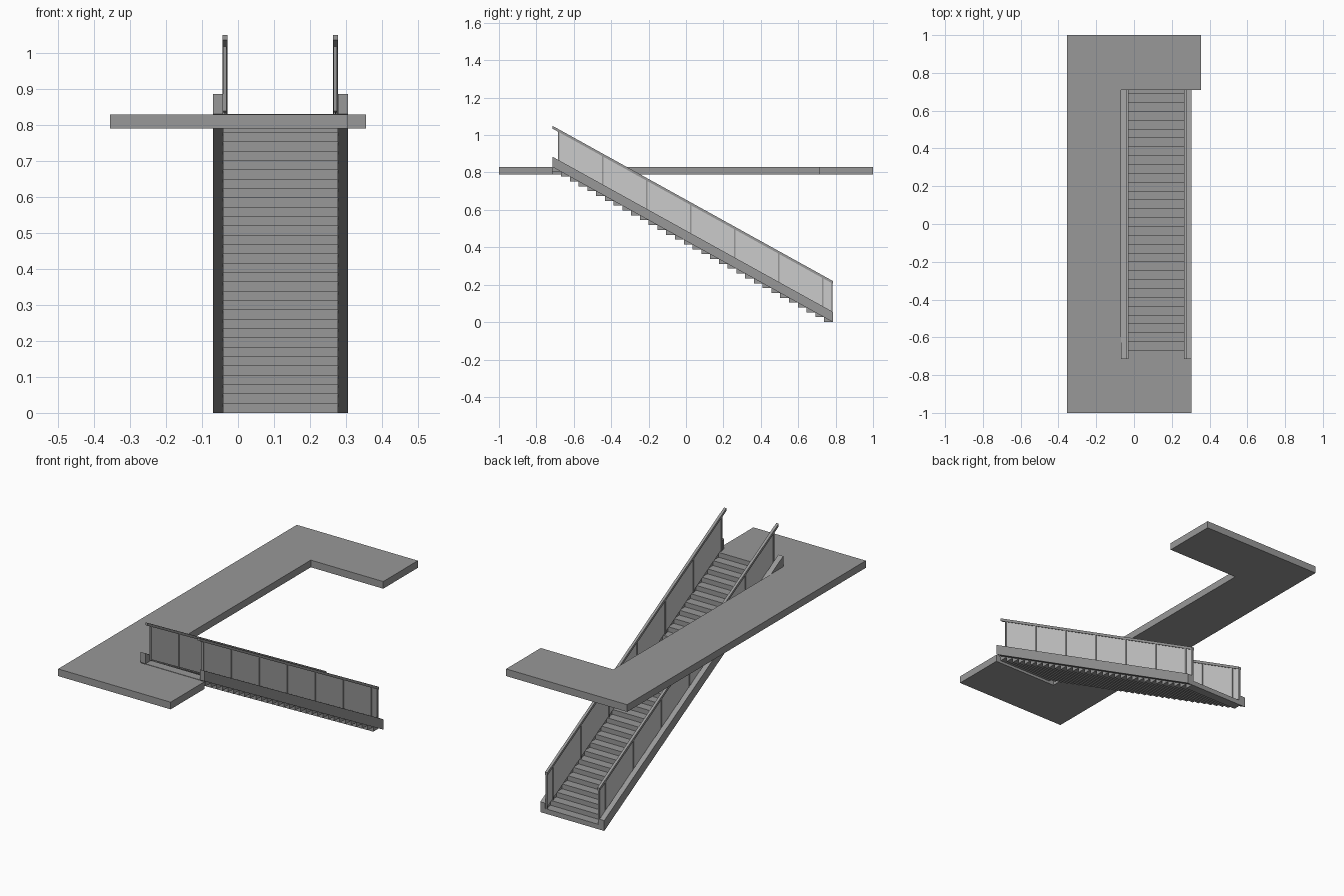
import bpy, bmesh

if "Cube" in bpy.data.objects:
    bpy.data.objects.remove(bpy.data.objects["Cube"])

Y0, Y1 = -0.715, 0.785          # upper and lower ends of the stair run
TOP = 0.83                      # floor level of the landing
N = 32                          # number of steps
GOING, RISE = (Y1 - Y0) / N, TOP / N
SLOPE = -TOP / (Y1 - Y0)

# Dark grey for everything except the paler glass
dark = bpy.data.materials.new("dark_grey")
dark.diffuse_color = (0.315, 0.315, 0.315, 1)
dark.use_nodes = True
dark.node_tree.nodes["Principled BSDF"].inputs["Base Color"].default_value = dark.diffuse_color
glass = bpy.data.materials.new("pale_glass")
glass.diffuse_color = (0.8, 0.8, 0.8, 1)
glass.use_nodes = True
glass.node_tree.nodes["Principled BSDF"].inputs["Base Color"].default_value = glass.diffuse_color


def line(y, offset=0.0):
    """Height of the stair pitch line at y, raised by offset."""
    return (y - Y1) * SLOPE + offset


def prism(name, points, axis, a, b, mat=dark):
    """Extrude a 2D outline from a to b along x (yz outline) or z (xy outline)."""
    def place(p, t):
        return (t, p[0], p[1]) if axis == 'x' else (p[0], p[1], t)
    bm = bmesh.new()
    low = [bm.verts.new(place(p, a)) for p in points]
    high = [bm.verts.new(place(p, b)) for p in points]
    bm.faces.new(low)
    bm.faces.new(high)
    n = len(points)
    for i in range(n):
        j = (i + 1) % n
        bm.faces.new((low[i], low[j], high[j], high[i]))
    bmesh.ops.recalc_face_normals(bm, faces=bm.faces)
    mesh = bpy.data.meshes.new(name)
    bm.to_mesh(mesh)
    bm.free()
    mesh.materials.append(mat)
    ob = bpy.data.objects.new(name, mesh)
    bpy.context.collection.objects.link(ob)
    return ob


def sloped(name, ya, yb, low, high, xa, xb, mat=dark):
    """Bar following the stair pitch with plumb-cut ends."""
    return prism(name, [(ya, line(ya, low)), (yb, line(yb, low)),
                        (yb, line(yb, high)), (ya, line(ya, high))], 'x', xa, xb, mat)


def repeat(ob, count, offset):
    m = ob.modifiers.new("repeat", 'ARRAY')
    m.count = count
    m.use_relative_offset = False
    m.use_constant_offset = True
    m.constant_offset_displace = offset


# C-shaped floor slab around the stair opening
prism("floor_slab", [(-0.355, -1), (0.305, -1), (0.305, Y0), (-0.07, Y0),
                     (-0.07, 0.71), (0.355, 0.71), (0.355, 1), (-0.355, 1)],
      'z', 0.79, 0.828)

# Steps
step = prism("steps", [(Y1 - GOING, 0), (Y1, 0), (Y1, RISE), (Y1 - GOING, RISE)],
             'x', -0.042, 0.277)
repeat(step, N, (0, -GOING, RISE))

# Stringer, handrail, glass and posts on each side
PITCH = 0.235
for side, (xa, xb), xc in (("left", (-0.07, -0.042), -0.0365),
                           ("right", (0.277, 0.305), 0.2705)):
    sloped(side + "_stringer", Y0, Y1, 0.0, 0.055, xa, xb)
    sloped(side + "_handrail", Y0, Y1, 0.205, 0.22, xc - 0.007, xc + 0.007)
    sloped(side + "_glass", -0.68, 0.78, 0.03, 0.207, xc - 0.0015, xc + 0.0015, glass)
    posts = sloped(side + "_posts", -0.684, -0.676, 0.025, 0.207, xc - 0.005, xc + 0.005)
    repeat(posts, 7, (0, PITCH, PITCH * SLOPE))
    sloped(side + "_end_post", 0.776, 0.784, 0.025, 0.207, xc - 0.005, xc + 0.005)
